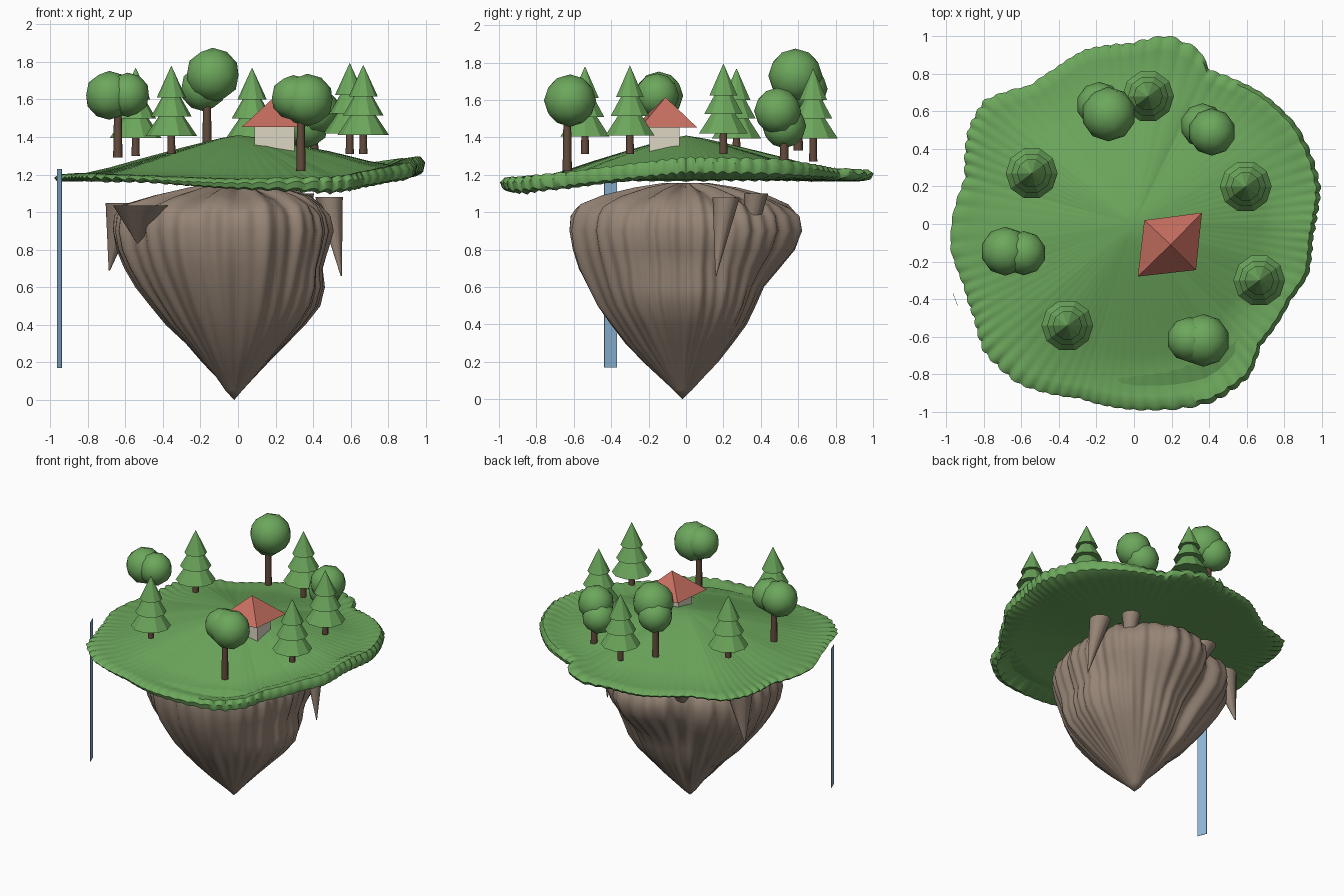
import bpy, bmesh, math

if "Cube" in bpy.data.objects:
    bpy.data.objects.remove(bpy.data.objects["Cube"])


def material(name, rgb):
    m = bpy.data.materials.new(name)
    m.diffuse_color = (*rgb, 1)
    m.use_nodes = True
    m.node_tree.nodes["Principled BSDF"].inputs["Base Color"].default_value = m.diffuse_color
    return m


GRASS = material("leaf green", (0.15, 0.385, 0.107))
ROCK = material("rock brown", (0.305, 0.232, 0.18))
BARK = material("bark brown", (0.125, 0.07, 0.045))
WALL = material("plaster cream", (0.73, 0.67, 0.55))
ROOF = material("roof red", (0.56, 0.155, 0.115))
WATER = material("water blue", (0.28, 0.49, 0.71))


def finish(bm, name, mat, angle=0):
    bmesh.ops.recalc_face_normals(bm, faces=bm.faces)
    me = bpy.data.meshes.new(name)
    bm.to_mesh(me)
    bm.free()
    me.materials.append(mat)
    ob = bpy.data.objects.new(name, me)
    bpy.context.collection.objects.link(ob)
    if angle:
        bpy.ops.object.select_all(action='DESELECT')
        ob.select_set(True)
        bpy.context.view_layer.objects.active = ob
        bpy.ops.object.shade_smooth_by_angle(angle=math.radians(angle))
    return ob


def skin(name, mat, rings, first, last, angle=0):
    """Join rings of points between two end points (None leaves a flat cap)."""
    bm = bmesh.new()
    loops = [[bm.verts.new(p) for p in ring] for ring in rings]
    n = len(loops[0])
    for a, b in zip(loops, loops[1:]):
        for i in range(n):
            j = (i + 1) % n
            bm.faces.new((a[i], a[j], b[j], b[i]))
    for loop, tip in ((loops[0], first), (loops[-1], last)):
        if tip is None:
            bm.faces.new(loop)
        else:
            v = bm.verts.new(tip)
            for i in range(n):
                bm.faces.new((loop[i], loop[(i + 1) % n], v))
    return finish(bm, name, mat, angle)


def circle(x, y, z, r, n):
    return [(x + r * math.cos(math.tau * i / n),
             y + r * math.sin(math.tau * i / n), z) for i in range(n)]


def lookup(table, a):
    """Linear interpolation of (angle, value) pairs around the circle."""
    a %= math.tau
    t = [(table[-1][0] - math.tau, table[-1][1])] + table
    t.append((table[0][0] + math.tau, table[0][1]))
    for (a0, v0), (a1, v1) in zip(t, t[1:]):
        if a0 <= a <= a1:
            return v0 + (v1 - v0) * (a - a0) / max(a1 - a0, 1e-6)
    return t[-1][1]


def every_30(values):
    return [(math.radians(30 * i), v) for i, v in enumerate(values)]


# Grass plateau: irregular outline, low dome, raised scalloped lip, flat underside
outline = [(.96, .03), (.98, .19), (.94, .35), (.86, .52), (.68, .69), (.54, .76),
           (.40, .81), (.34, .92), (.18, .99), (-.02, .95), (-.26, .92), (-.42, .82),
           (-.55, .73), (-.79, .65), (-.87, .5), (-.89, .24), (-.96, .03), (-.97, -.13),
           (-.9, -.32), (-.84, -.5), (-.79, -.67), (-.61, -.84), (-.29, -.92),
           (.11, -.98), (.43, -.93), (.61, -.8), (.67, -.64), (.83, -.4), (.92, -.27),
           (.94, -.08)]
radius = sorted((math.atan2(y, x) % math.tau, 1.012 * math.hypot(x, y)) for x, y in outline)
rim_z = every_30([1.255, 1.25, 1.22, 1.205, 1.2, 1.2, 1.2, 1.2, 1.19, 1.165, 1.155, 1.21])
lip = every_30([.035, .035, .015, .005, 0, 0, 0, 0, 0, .012, .03, .03])

SEG = 480
# (fraction of radius, drop from dome to lip, height offset, scallop, lip share)
sections = [(.1, .08, 0, 0, 0), (.3, .31, 0, .03, 0), (.5, .56, 0, .06, 0),
            (.7, .82, 0, .1, -.25), (.84, .97, 0, .15, -.3), (.92, 1, .006, .3, .7),
            (.975, 1, .003, .7, 1), (.998, 1, -.012, 1, .5), (.988, 1, -.024, 1, -.5),
            (.955, 1, -.03, .7, -.8)]
rings = [[] for _ in range(len(sections) + 1)]
for i in range(SEG):
    a = math.tau * i / SEG
    r, zr, up = lookup(radius, a), lookup(rim_z, a), lookup(lip, a)
    tooth = abs(math.sin(44 * a + 2 * math.sin(3 * a) + 1.2 * math.sin(7 * a)))
    tooth *= .7 + .3 * math.sin(5 * a + 1)
    for ring, (t, drop, dz, s, share) in zip(rings, sections):
        rr = r * t * (1 + .014 * s * (tooth - .4))
        ring.append((rr * math.cos(a), rr * math.sin(a), 1.41 + (zr - 1.41) * drop
                     + dz + share * up + .018 * s * (tooth - .6)))
    rings[-1].append((r * .86 * math.cos(a), r * .86 * math.sin(a), 1.174))
skin("grass_plateau", GRASS, rings, (0, 0, 1.41), (0, 0, 1.174), 50)

# Hanging rock: height, then reach towards +x, +y, -x, -y
rock = [(.05, .04, .05, .05, .05), (.12, .1, .11, .1, .13), (.2, .17, .18, .18, .22),
        (.3, .26, .25, .27, .32), (.4, .35, .315, .38, .4), (.5, .425, .36, .46, .47),
        (.6, .45, .405, .54, .52), (.7, .44, .49, .6, .57), (.8, .47, .575, .645, .6),
        (.9, .495, .615, .665, .615), (.98, .475, .6, .655, .605), (1.03, .44, .55, .62, .575),
        (1.08, .38, .44, .45, .45), (1.12, .25, .28, .27, .28), (1.145, .1, .12, .11, .12)]
rings = []
for z, *reach in rock:
    ring = []
    lean = -.02 * max(0, 1 - z / .4)
    for i in range(240):
        a = math.tau * i / 240
        c, s = math.cos(a), math.sin(a)
        r = (reach[0] if c > 0 else reach[2]) * c * c + (reach[1] if s > 0 else reach[3]) * s * s
        ridge = (.02 * math.sin(9 * a + 2 * z) + .014 * math.sin(17 * a - 3 * z + 1)
                 + .014 * math.sin(37 * a + 2 * math.sin(2 * a) + z))
        gully = .2 * math.exp(-((a - 2.1) / .18) ** 2)
        r *= 1 + (ridge - gully) * min(1, z / .5)
        ring.append((r * c + lean, r * s + lean, z + .012 * math.sin(13 * a) * (z > 1)))
    rings.append(ring)
skin("hanging_rock", ROCK, rings, (-.02, -.02, 0), (0, 0, 1.155), 60)

# Rock spikes: top centre, top radius, tip
spikes = [((.485, .215, 1.08), .073, (.55, .16, .66)),
          ((.34, .375, 1.1), .065, (.33, .33, .75)),
          ((-.27, .425, 1.06), .088, (-.21, .37, .8)),
          ((-.61, .23, 1.05), .095, (-.685, .27, .69)),
          ((-.5, -.38, 1.035), .165, (-.53, -.33, .83))]
for k, (top, r, tip) in enumerate(spikes):
    skin(f"rock_spike_{k}", ROCK, [circle(*top, r, 12), circle(*tip, r * .04, 12)],
         None, None, 40)


def trunk(x, y, z0, z1, r):
    skin("trunk", BARK, [circle(x, y, z0, r, 8), circle(x, y, z1, r * .8, 8)], None, None, 50)


# Pines: trunk with three stacked cones
for x, y, base, top in ((.075, .68, 1.27, 1.77), (-.545, .27, 1.30, 1.77),
                        (.595, .2, 1.31, 1.795), (.667, -.3, 1.31, 1.785),
                        (-.355, -.54, 1.31, 1.78)):
    trunk(x, y, base, top - .3, .022)
    for low, high, r in ((.375, .17, .138), (.27, .08, .108), (.17, 0, .078)):
        skin("pine_tier", GRASS, [circle(x, y, top - low, r, 10)], None, (x, y, top - high))

# Broadleaf trees: trunk foot, trunk top, then crown balls (x, y, z, radius)
trees = [((-.165, .6, 1.33), 1.65, ((-.135, .585, 1.73, .145), (-.185, .635, 1.66, .122))),
         ((.405, .525, 1.25), 1.45, ((.415, .49, 1.54, .126), (.365, .525, 1.46, .118))),
         ((-.64, -.145, 1.29), 1.55, ((-.685, -.145, 1.622, .13), (-.587, -.155, 1.625, .118))),
         ((.335, -.635, 1.22), 1.52, ((.37, -.62, 1.597, .14), (.295, -.615, 1.61, .12)))]
for (x, y, z), top, balls in trees:
    trunk(x, y, z, top, .025)
    for bx, by, bz, r in balls:
        bm = bmesh.new()
        bmesh.ops.create_icosphere(bm, subdivisions=2, radius=r)
        bmesh.ops.translate(bm, verts=bm.verts, vec=(bx, by, bz))
        finish(bm, "tree_crown", GRASS, 40)


def prism(name, mat, ring, z0, z1):
    skin(name, mat, [[(*p, z0) for p in ring], [(*p, z1) for p in ring]], None, None)


# Cottage with a skewed pyramid roof
prism("cottage_walls", WALL, [(.087, -.195), (.3, -.195), (.3, -.035), (.087, -.035)], 1.31, 1.46)
eaves = [(.02, -.28, 1.453), (.33, -.245, 1.453), (.362, .06, 1.453), (.055, .02, 1.453)]
skin("cottage_roof", ROOF, [eaves], None, (.195, -.11, 1.615))

# Waterfall: a thin upright sheet along the rim
prism("waterfall", WATER, [(-.937, -.437), (-.963, -.368), (-.965, -.369), (-.939, -.438)],
      .17, 1.23)
